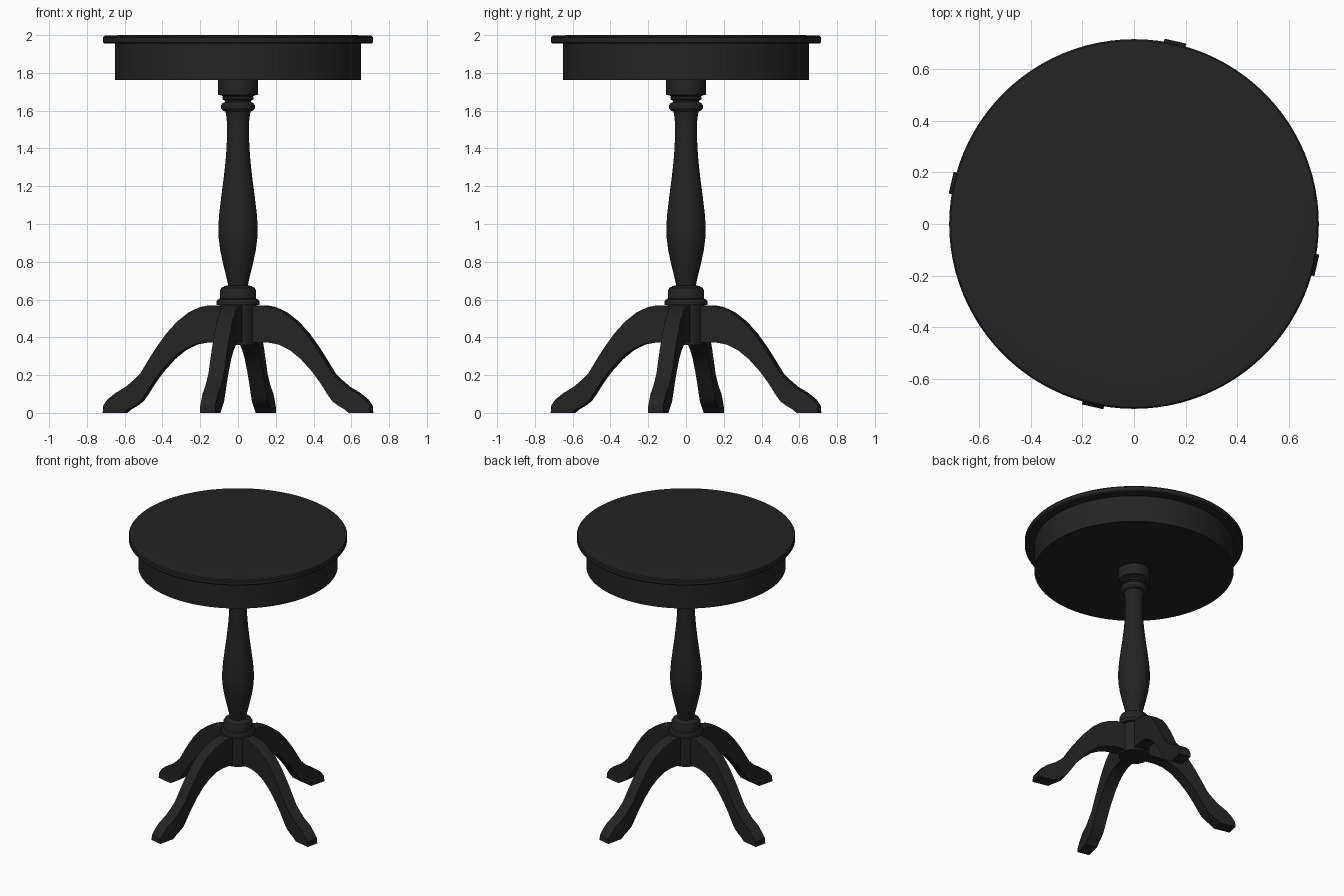
import bpy, bmesh, math
from mathutils import Matrix, Vector

if "Cube" in bpy.data.objects:
    bpy.data.objects.remove(bpy.data.objects["Cube"])

black = bpy.data.materials.new("black_paint")
black.diffuse_color = (0.017, 0.017, 0.017, 1)
black.use_nodes = True
black.node_tree.nodes["Principled BSDF"].inputs["Base Color"].default_value = black.diffuse_color


def finish(name, bm, angle=30):
    bmesh.ops.recalc_face_normals(bm, faces=bm.faces)
    mesh = bpy.data.meshes.new(name)
    bm.to_mesh(mesh)
    bm.free()
    mesh.materials.append(black)
    ob = bpy.data.objects.new(name, mesh)
    bpy.context.collection.objects.link(ob)
    bpy.ops.object.select_all(action='DESELECT')
    ob.select_set(True)
    bpy.context.view_layer.objects.active = ob
    bpy.ops.object.shade_smooth_by_angle(angle=math.radians(angle))
    return ob


def lathe(name, profile, sides):
    """Revolve (radius, height) points around z, with flat end caps."""
    bm = bmesh.new()
    rings = [[bm.verts.new((r * math.cos(2 * math.pi * i / sides),
                            r * math.sin(2 * math.pi * i / sides), z))
              for i in range(sides)] for r, z in profile]
    for a, b in zip(rings, rings[1:]):
        for i in range(sides):
            j = (i + 1) % sides
            bm.faces.new((a[i], a[j], b[j], b[i]))
    bm.faces.new(rings[0])
    bm.faces.new(rings[-1])
    return finish(name, bm)


# Round top with softened rim, and the apron under it
lathe("table_top", [(0.64, 1.955), (0.708, 1.955), (0.715, 1.962), (0.715, 1.988),
                    (0.709, 1.996), (0.695, 1.998), (0.60, 2.0)], 96)
lathe("apron", [(0.652, 1.762), (0.652, 1.957)], 96)

# Turned column: hub, base collar, vase, neck rings and top block
lathe("column", [
    (0.098, 0.36), (0.098, 0.57), (0.113, 0.572), (0.113, 0.592), (0.108, 0.6),
    (0.096, 0.605), (0.096, 0.645), (0.088, 0.662), (0.07, 0.672), (0.052, 0.675),
    (0.062, 0.72), (0.079, 0.79), (0.094, 0.86), (0.103, 0.93), (0.104, 0.99),
    (0.099, 1.06), (0.088, 1.15), (0.076, 1.24), (0.066, 1.33), (0.06, 1.41),
    (0.058, 1.50), (0.06, 1.56), (0.066, 1.595), (0.082, 1.602), (0.09, 1.614),
    (0.09, 1.628), (0.082, 1.64), (0.07, 1.645), (0.07, 1.654), (0.08, 1.658),
    (0.083, 1.667), (0.08, 1.676), (0.085, 1.68), (0.105, 1.684), (0.105, 1.765)], 48)

# Curved legs: side profile as (radius, height), extruded to a thickness
outer = [(0.05, 0.57), (0.15, 0.569), (0.20, 0.56), (0.26, 0.532), (0.32, 0.485),
         (0.38, 0.42), (0.435, 0.345), (0.48, 0.275), (0.52, 0.21), (0.555, 0.165),
         (0.60, 0.138), (0.66, 0.103), (0.70, 0.072), (0.722, 0.042), (0.725, 0.0)]
inner = [(0.61, 0.0), (0.585, 0.02), (0.55, 0.04), (0.52, 0.063), (0.495, 0.098),
         (0.455, 0.16), (0.41, 0.22), (0.35, 0.285), (0.29, 0.333), (0.23, 0.362),
         (0.17, 0.373), (0.05, 0.373)]


def leg(name, angle, half=0.0425, chamfer=0.008):
    bm = bmesh.new()
    strips = []
    for y in (-half, half):
        strips.append([bm.verts.new((r, y, z)) for r, z in outer + inner])
    a, b = strips
    n = len(a)
    for i in range(n):
        j = (i + 1) % n
        bm.faces.new((a[i], a[j], b[j], b[i]))
    bm.faces.new(a)
    bm.faces.new(b)
    # chamfer the long upper edges only
    edges = [bm.edges.get((s[i], s[i + 1])) for s in strips for i in range(len(outer) - 2)]
    bmesh.ops.bevel(bm, geom=edges, offset=chamfer, segments=2, profile=0.5,
                    affect='EDGES')
    bmesh.ops.rotate(bm, verts=bm.verts, cent=Vector((0, 0, 0)),
                     matrix=Matrix.Rotation(angle, 3, 'Z'))
    return finish(name, bm, 25)


for k, side in enumerate(("right", "back", "left", "front")):
    leg(side + "_leg", math.radians(-12.75 + 90 * k))
